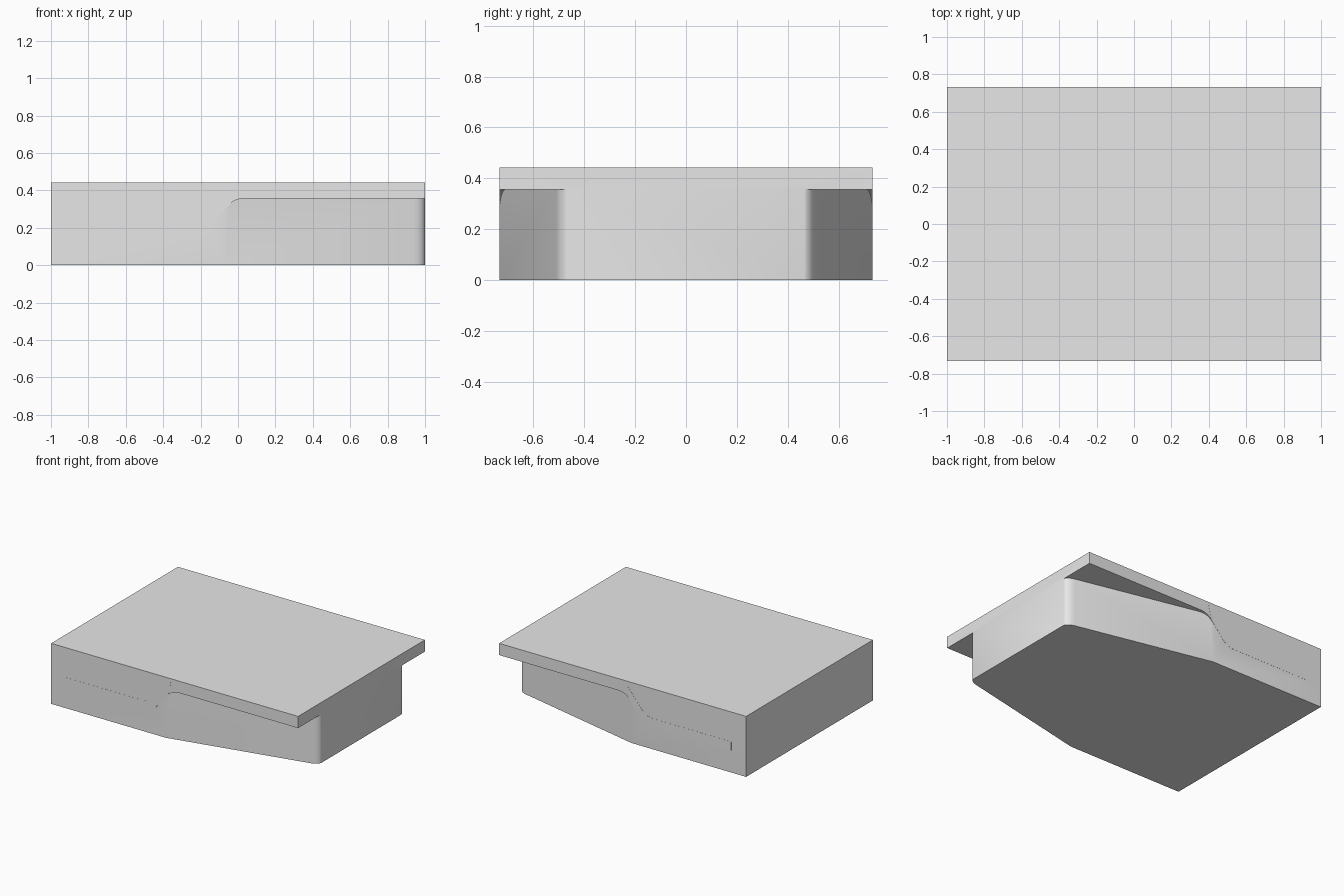
import bpy
import bmesh
from mathutils import Vector

cube = bpy.data.objects.get("Cube")
if cube:
    bpy.data.objects.remove(cube, do_unlink=True)

HALF_X, HALF_Y = 1.0, 0.733
LID_LOW, TOP = 0.357, 0.443

grey = bpy.data.materials.new("plain grey")
grey.use_nodes = True
grey.diffuse_color = (0.8, 0.8, 0.8, 1)
grey.node_tree.nodes["Principled BSDF"].inputs["Base Color"].default_value = (0.8, 0.8, 0.8, 1)


def rounded(a, corner, b, steps=8):
    """Points of a smooth bend from a to b around a corner."""
    a, corner, b = Vector(a), Vector(corner), Vector(b)
    ts = [i / steps for i in range(steps + 1)]
    return [tuple(a * (1 - t) ** 2 + corner * 2 * t * (1 - t) + b * t * t) for t in ts]


def prism(name, points, offset):
    """Extrude a closed outline of 3D points along an offset."""
    bm = bmesh.new()
    face = bm.faces.new([bm.verts.new(p) for p in points])
    made = bmesh.ops.extrude_face_region(bm, geom=[face])["geom"]
    moved = [g for g in made if isinstance(g, bmesh.types.BMVert)]
    bmesh.ops.translate(bm, verts=moved, vec=offset)
    bmesh.ops.recalc_face_normals(bm, faces=bm.faces[:])
    mesh = bpy.data.meshes.new(name)
    bm.to_mesh(mesh)
    bm.free()
    mesh.materials.append(grey)
    obj = bpy.data.objects.new(name, mesh)
    bpy.context.collection.objects.link(obj)
    return obj


# Body: straight sides that taper toward a round-cornered end
side = [(-HALF_X, HALF_Y), (-0.07, HALF_Y)]
side += rounded((0.94, 0.51), (0.99, 0.498), (HALF_X, 0.465))
plan = side + [(x, -y) for x, y in reversed(side)]
body = prism("body", [(x, y, 0) for x, y in plan], (0, 0, LID_LOW + 0.02))

# Lid: overhanging slab whose underside sweeps down into the body
profile = [(-HALF_X, TOP), (HALF_X, TOP), (HALF_X, LID_LOW)]
profile += rounded((0.04, LID_LOW), (-0.02, LID_LOW), (-0.05, 0.32))
profile += rounded((-0.15, 0.205), (-0.19, 0.16), (-0.25, 0.16))
profile += [(-HALF_X, 0.16)]
lid = prism("lid", [(x, -HALF_Y, z) for x, z in profile], (0, 2 * HALF_Y, 0))

# Weld the lid onto the body
weld = body.modifiers.new("weld_lid", "BOOLEAN")
weld.operation = "UNION"
weld.solver = "EXACT"
weld.object = lid
bpy.context.view_layer.objects.active = body
body.select_set(True)
bpy.ops.object.modifier_apply(modifier=weld.name)
bpy.data.objects.remove(lid, do_unlink=True)
body.name = "case_with_lid"
bpy.ops.object.shade_smooth_by_angle(angle=0.4)

# Trim: faint swept band on both sides, below the lid edge
upper = [(-0.88, 0.225)] + rounded((-0.26, 0.225), (-0.19, 0.225), (-0.15, 0.275))
upper += [(-0.03, 0.42)]
lower = rounded((-0.05, 0.32), (-0.05, 0.32), (-0.15, 0.205), 1)
lower += rounded((-0.15, 0.205), (-0.19, 0.16), (-0.25, 0.16)) [1:] + [(-0.88, 0.16)]
for label, sign in (("front", -1), ("back", 1)):
    outline = [(x, sign * (HALF_Y - 0.01), z) for x, z in upper + lower]
    prism(label + "_trim", outline, (0, sign * 0.0108, 0))
